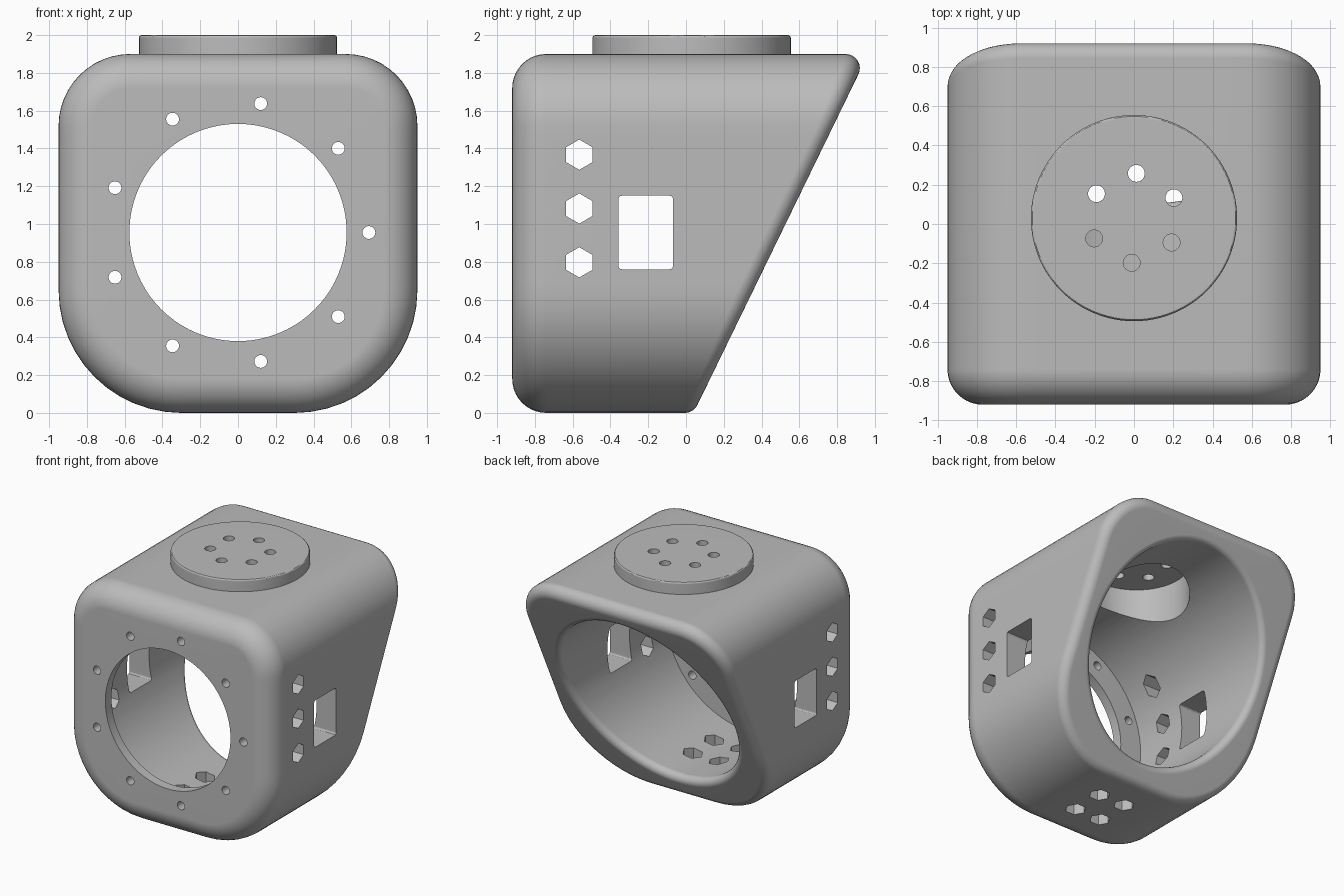
import bpy, bmesh, math
from mathutils import Vector, Matrix

cube = bpy.data.objects.get("Cube")
if cube:
    bpy.data.objects.remove(cube, do_unlink=True)

grey = bpy.data.materials.new("light grey")
grey.use_nodes = True
COLOUR = (0.5, 0.5, 0.5, 1)
grey.diffuse_color = COLOUR
grey.node_tree.nodes["Principled BSDF"].inputs["Base Color"].default_value = COLOUR

MID = 0.955           # height of the bore axis
BORE, FRONT_HOLE = 0.77, 0.575
FRONT, PLATE = -0.92, -0.84
CAP_Y = 0.03


def make(name, bm):
    bmesh.ops.recalc_face_normals(bm, faces=bm.faces)
    mesh = bpy.data.meshes.new(name)
    bm.to_mesh(mesh)
    bm.free()
    mesh.materials.append(grey)
    obj = bpy.data.objects.new(name, mesh)
    bpy.context.collection.objects.link(obj)
    return obj


def prism(bm, axis, start, end, centre, radius, sides=32):
    """Straight prism along an axis, centred on the given point."""
    turn = {"x": Matrix.Rotation(math.pi / 2, 4, "Y"),
            "y": Matrix.Rotation(math.pi / 2, 4, "X"),
            "z": Matrix.Identity(4)}[axis]
    spot = Vector(centre)
    setattr(spot, axis, (start + end) / 2)
    # hexagons point along y
    spin = Matrix.Rotation(math.pi / 2 if sides == 6 else 0, 4, "Z")
    return bmesh.ops.create_cone(
        bm, cap_ends=True, segments=sides, radius1=radius, radius2=radius,
        depth=end - start, matrix=Matrix.Translation(spot) @ turn @ spin)["verts"]


def cut(obj, bm):
    cutter = make("cutter", bm)
    cutter.hide_render = True
    mod = obj.modifiers.new("cut", "BOOLEAN")
    mod.operation, mod.solver, mod.object = "DIFFERENCE", "EXACT", cutter
    bpy.context.view_layer.objects.active = obj
    bpy.ops.object.modifier_apply(modifier=mod.name)
    bpy.data.objects.remove(cutter, do_unlink=True)


def smooth(obj):
    bpy.ops.object.select_all(action="DESELECT")
    obj.select_set(True)
    bpy.context.view_layer.objects.active = obj
    bpy.ops.object.shade_smooth_by_angle(angle=math.radians(30))
    mod = obj.modifiers.new("weighted normals", "WEIGHTED_NORMAL")
    mod.keep_sharp = True


def outline(arc_steps=12, flat_steps=14):
    """Rounded square section: points with their outward normals."""
    corners = [(1, 1, 0.38), (-1, 1, 0.38), (-1, -1, 0.65), (1, -1, 0.65)]
    arcs = []
    for i, (sx, sz, r) in enumerate(corners):
        centre = Vector((sx * (0.95 - r), 0, 1.9 - r if sz > 0 else r))
        arc = []
        for k in range(arc_steps + 1):
            a = math.pi / 2 * (i + k / arc_steps)
            n = Vector((math.cos(a), 0, math.sin(a)))
            arc.append((centre + n * r, n))
        arcs.append(arc)
    pts = []
    for i, arc in enumerate(arcs):
        pts += arc
        p, n = arc[-1]
        q = arcs[(i + 1) % 4][0][0]
        pts += [(p.lerp(q, k / flat_steps), n) for k in range(1, flat_steps)]
    return pts


def fillet(section, plane_normal, dist, r, steps):
    """Rings that roll from the section's walls onto an end plane."""
    rings = []
    for k in range(steps + 1):
        ring = []
        for p, n in section:
            c = p - n * r
            c.y = (dist - r - plane_normal.z * c.z) / plane_normal.y
            ring.append(c + n.slerp(plane_normal, k / steps) * r)
        rings.append(ring)
    return rings


def circle(dirs, radius, y):
    return [Vector((0, y, MID)) + d * radius for d in dirs]


# Body shell: one closed loft of rings, outside and bore together
outer = outline()
dirs = [(p - Vector((0, 0, MID))).normalized() for p, n in outer]
bore = [(Vector((0, 0, MID)) + d * BORE, -d) for d in dirs]
slant = Vector((0, 1, -0.487))
back_dist = 0.04 / slant.length
slant.normalize()

rings = [circle(dirs, FRONT_HOLE, FRONT)]
rings += fillet(outer, Vector((0, -1, 0)), -FRONT, 0.18, 10)[::-1]
rings += fillet(outer, slant, back_dist, 0.075, 8)
rings += fillet(bore, slant, back_dist, 0.05, 6)[::-1]
rings += [circle(dirs, BORE, PLATE), circle(dirs, FRONT_HOLE, PLATE)]

bm = bmesh.new()
loops = [[bm.verts.new(p) for p in ring] for ring in rings]
count = len(outer)
for i, a in enumerate(loops):
    b = loops[(i + 1) % len(loops)]
    for k in range(count):
        m = (k + 1) % count
        bm.faces.new((a[k], a[m], b[m], b[k]))
body = make("body", bm)

# Openings in the body
bm = bmesh.new()
for k in range(9):
    a = math.radians(40 * k)
    prism(bm, "y", -1, -0.75,
          (0.693 * math.cos(a), 0, MID + 0.693 * math.sin(a)), 0.034, 24)
for z in (0.797, 1.082, 1.367):
    prism(bm, "x", -1.1, 1.1, (0, -0.565, z), 0.08, 6)
for x in (-0.12, 0.12):
    for y in (-0.54, -0.26):
        prism(bm, "z", -0.1, 0.4, (x, y, 0), 0.08, 6)
prism(bm, "z", 1.5, 1.93, (0, CAP_Y, 0), 0.4, 64)
window = bmesh.ops.create_cube(
    bm, size=1, matrix=Matrix.Translation((0, -0.213, 0.955))
    @ Matrix.Diagonal((2.2, 0.29, 0.39, 1)))["verts"]
edges = {e for v in window for e in v.link_edges
         if abs(e.verts[0].co.x - e.verts[1].co.x) > 1}
bmesh.ops.bevel(bm, geom=list(edges), offset=0.02, segments=3,
                profile=0.5, affect="EDGES")
cut(body, bm)
smooth(body)

# Round cap, hollow underneath
bm = bmesh.new()
prism(bm, "z", 1.88, 2.0, (0, CAP_Y, 0), 0.525, 96)
rim = [e for e in bm.edges if all(v.co.z > 1.99 for v in e.verts)]
bmesh.ops.bevel(bm, geom=rim, offset=0.015, segments=3, profile=0.5, affect="EDGES")
cap = make("top_cap", bm)
bm = bmesh.new()
prism(bm, "z", 1.5, 1.93, (0, CAP_Y, 0), 0.4, 64)
cut(cap, bm)
bm = bmesh.new()
for k in range(6):
    a = math.radians(27 + 60 * k)
    prism(bm, "z", 1.9, 2.1,
          (0.228 * math.cos(a), CAP_Y + 0.228 * math.sin(a), 0), 0.043, 24)
cut(cap, bm)
smooth(cap)
